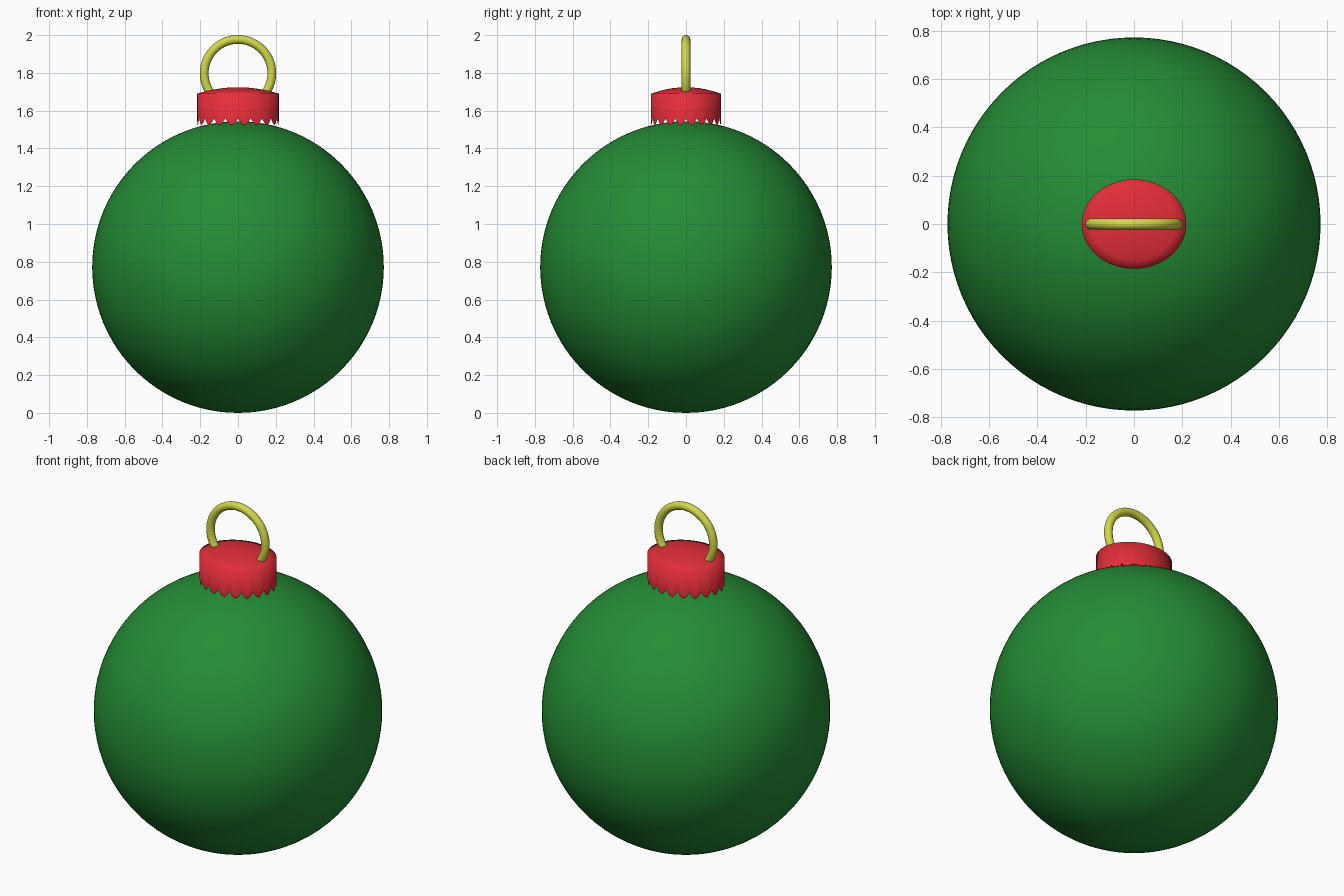
import bpy, bmesh
from math import sin, cos, pi, radians

if "Cube" in bpy.data.objects:
    bpy.data.objects.remove(bpy.data.objects["Cube"])


def finish(obj, name, color, angle=40):
    obj.name = name
    mat = bpy.data.materials.new(name + "_colour")
    mat.diffuse_color = (*color, 1)
    mat.use_nodes = True
    mat.node_tree.nodes["Principled BSDF"].inputs["Base Color"].default_value = mat.diffuse_color
    obj.data.materials.append(mat)
    bpy.ops.object.select_all(action='DESELECT')
    obj.select_set(True)
    bpy.context.view_layer.objects.active = obj
    bpy.ops.object.shade_smooth_by_angle(angle=radians(angle))


def mesh_object(bm, name, color, angle=40):
    bmesh.ops.recalc_face_normals(bm, faces=bm.faces)
    me = bpy.data.meshes.new(name)
    bm.to_mesh(me)
    bm.free()
    obj = bpy.data.objects.new(name, me)
    bpy.context.collection.objects.link(obj)
    finish(obj, name, color, angle)


# Glass ball
R = 0.772
bpy.ops.mesh.primitive_uv_sphere_add(segments=96, ring_count=48, radius=R, location=(0, 0, R))
finish(bpy.context.object, "ball", (0.018, 0.265, 0.036))

# Oval cap: domed top flowing softly into the wall, scalloped lower edge
RX, RY, TEETH, N = 0.216, 0.185, 20, 160
bm = bmesh.new()
rows = []
profile = [(f, 1.69 + 0.034 * (1 - f * f)) for f in (0.2, 0.4, 0.6, 0.8, 1.0)]
profile += [(1.0, None)]
for f, z in profile:
    row = []
    for i in range(N):
        a = 2 * pi * i / N
        wave = abs(sin(TEETH * a / 2))
        zz = 1.525 + 0.034 * (1 - wave) if z is None else z
        row.append(bm.verts.new((RX * f * cos(a), RY * f * sin(a), zz)))
    rows.append(row)
for up, low in zip(rows, rows[1:]):
    for i in range(N):
        j = (i + 1) % N
        bm.faces.new((up[i], up[j], low[j], low[i]))
apex = bm.verts.new((0, 0, 1.724))
for i in range(N):
    bm.faces.new((apex, rows[0][i], rows[0][(i + 1) % N]))
mesh_object(bm, "cap", (0.77, 0.027, 0.041), 180)

# Hanging loop: an arc of round wire with closed ends sunk in the cap
MAJOR, MINOR, ARC, SIDES = 0.179, 0.023, 64, 20
bm = bmesh.new()
rings = []
for k in range(ARC + 1):
    a = radians(-38 + 256 * k / ARC)
    ring = []
    for s in range(SIDES):
        t = 2 * pi * s / SIDES
        r = MAJOR + MINOR * cos(t)
        ring.append(bm.verts.new((r * cos(a), MINOR * sin(t), 1.798 + r * sin(a))))
    rings.append(ring)
for p, q in zip(rings, rings[1:]):
    for s in range(SIDES):
        t = (s + 1) % SIDES
        bm.faces.new((p[s], p[t], q[t], q[s]))
bm.faces.new(rings[0])
bm.faces.new(rings[-1])
mesh_object(bm, "hanging_loop", (0.66, 0.69, 0.065))
